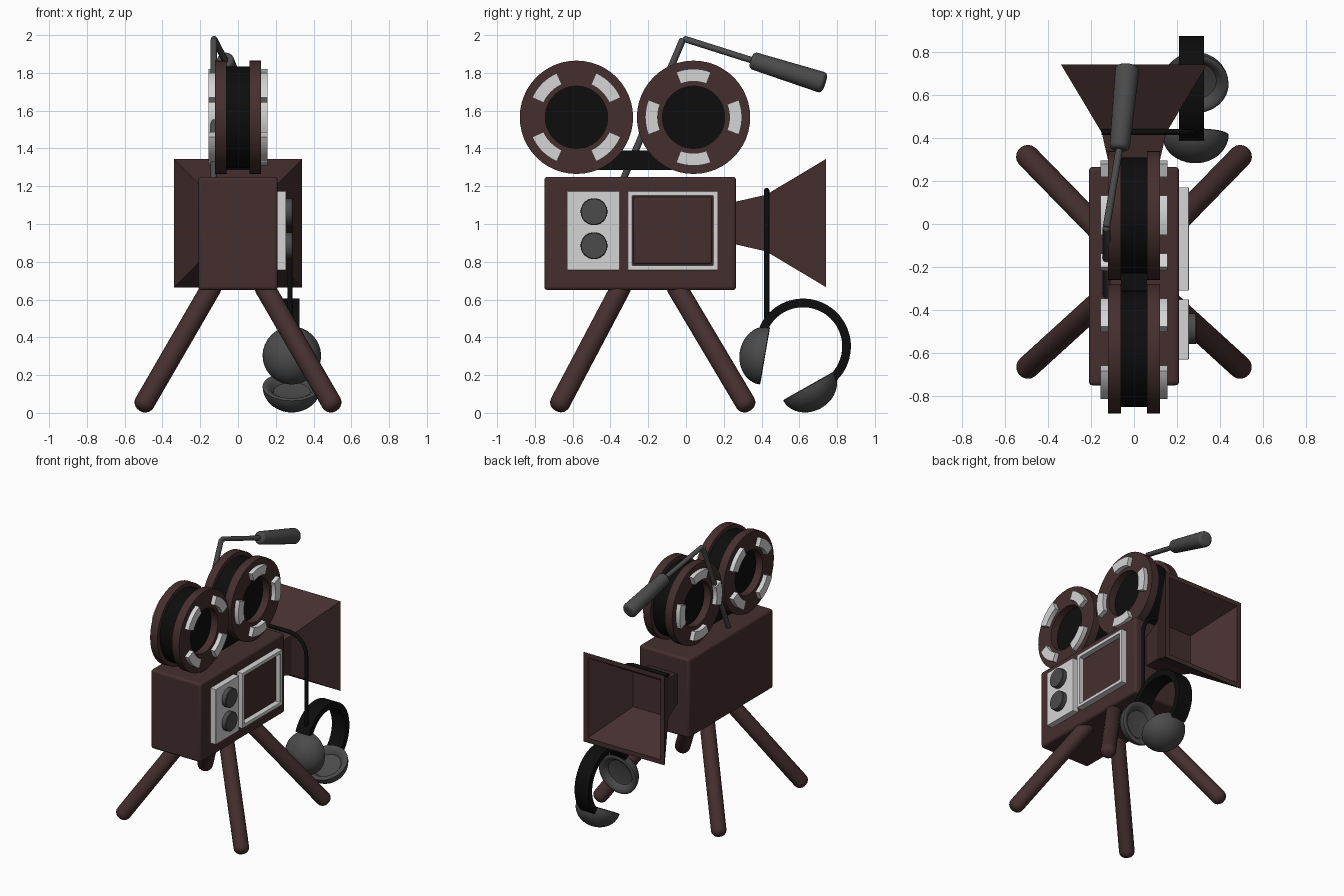
import bpy, bmesh, math
from mathutils import Vector

if "Cube" in bpy.data.objects:
    bpy.data.objects.remove(bpy.data.objects["Cube"])


def material(name, rgb):
    m = bpy.data.materials.new(name)
    m.diffuse_color = (*rgb, 1)
    m.use_nodes = True
    m.node_tree.nodes["Principled BSDF"].inputs["Base Color"].default_value = m.diffuse_color
    return m


BROWN = material("dark brown", (0.060, 0.028, 0.028))
BLACK = material("black", (0.004, 0.004, 0.004))
GREY = material("dark grey", (0.070, 0.070, 0.070))
LIGHT = material("light grey", (0.66, 0.66, 0.66))


def finish(bm, name, mat, bevel=0, smooth=True):
    bmesh.ops.recalc_face_normals(bm, faces=bm.faces)
    me = bpy.data.meshes.new(name)
    bm.to_mesh(me)
    bm.free()
    me.materials.append(mat)
    ob = bpy.data.objects.new(name, me)
    bpy.context.collection.objects.link(ob)
    bpy.ops.object.select_all(action='DESELECT')
    bpy.context.view_layer.objects.active = ob
    ob.select_set(True)
    if bevel:
        b = ob.modifiers.new("bevel", 'BEVEL')
        b.width, b.segments = bevel, 3
    if smooth:
        bpy.ops.object.shade_smooth_by_angle(angle=math.radians(35))
    return ob


def box(name, mat, lo, hi, bevel=0):
    bm = bmesh.new()
    bmesh.ops.create_cube(bm, size=1)
    for v in bm.verts:
        v.co = Vector([(l + h) / 2 + c * (h - l) for c, l, h in zip(v.co, lo, hi)])
    return finish(bm, name, mat, bevel)


def bridge(bm, rings, closed_ring=True):
    """Quads between successive vertex rings."""
    for a, b in zip(rings, rings[1:]):
        n = len(a)
        for i in range(n if closed_ring else n - 1):
            j = (i + 1) % n
            bm.faces.new((a[i], a[j], b[j], b[i]))


def lathe(name, mat, origin, axis, profile, n=32, loop=False):
    """Spin (radius, height) points around an axis through origin."""
    q = Vector(axis).to_track_quat('Z', 'Y')
    bm = bmesh.new()
    rings = []
    for r, h in profile:
        r = max(r, 0.0001)
        rings.append([bm.verts.new(Vector(origin) + q @ Vector(
            (r * math.cos(2 * math.pi * i / n), r * math.sin(2 * math.pi * i / n), h)))
            for i in range(n)])
    if loop:
        rings.append(rings[0])
    bridge(bm, rings)
    if not loop:
        bm.faces.new(rings[0])
        bm.faces.new(rings[-1])
    return finish(bm, name, mat)


def rod(name, mat, a, b, r0, r1, cap, n=20):
    """Tapered rod from a to b whose ends are rounded by the amount cap."""
    d = Vector(b) - Vector(a)
    arc = [math.pi / 2 * k / 5 for k in range(6)]
    prof = [(r0 - cap + cap * math.sin(t), cap - cap * math.cos(t)) for t in arc]
    prof += [(r1 - cap + cap * math.cos(t), d.length - cap + cap * math.sin(t)) for t in arc]
    return lathe(name, mat, a, d, prof, n)


def sector(name, mat, centre, r0, r1, x0, x1, a0, a1, steps):
    """Solid arc of rectangular section in the y-z plane."""
    bm = bmesh.new()
    rings = []
    for k in range(steps + 1):
        a = math.radians(a0 + (a1 - a0) * k / steps)
        rings.append([bm.verts.new((x, centre[0] + r * math.cos(a), centre[1] + r * math.sin(a)))
                      for r, x in ((r0, x0), (r1, x0), (r1, x1), (r0, x1))])
    bridge(bm, rings)
    bm.faces.new(rings[0])
    bm.faces.new(rings[-1])
    return finish(bm, name, mat)


# Camera body
box("camera_body", BROWN, (-0.21, -0.75, 0.65), (0.21, 0.265, 1.25), 0.018)

# Square lens neck and hollow flared hood
bm = bmesh.new()
rings = [[bm.verts.new((sx * h, y, 1.005 + sz * h)) for sx, sz in ((-1, -1), (1, -1), (1, 1), (-1, 1))]
         for y, h in ((0.25, 0.11), (0.425, 0.15), (0.742, 0.34), (0.742, 0.305), (0.45, 0.13))]
bridge(bm, rings)
bm.faces.new(rings[0])
bm.faces.new(rings[-1])
finish(bm, "lens_hood", BROWN, smooth=False)

# Control panel with two knobs
box("control_panel", LIGHT, (0.20, -0.63, 0.755), (0.255, -0.35, 1.175), 0.004)
for i, z in enumerate((0.885, 1.065)):
    lathe("knob_%d" % (i + 1), GREY, (0.25, -0.487, z), (1, 0, 0),
          [(0.071, 0), (0.071, 0.036), (0.067, 0.04)])

# Screen inside a light frame
bm = bmesh.new()
rings = [[bm.verts.new((x, -0.07 + sy * (0.24 - e), 0.965 + sz * (0.21 - e)))
          for sy, sz in ((-1, -1), (1, -1), (1, 1), (-1, 1))]
         for x, e in ((0.205, 0), (0.255, 0), (0.255, 0.026), (0.205, 0.026))]
bridge(bm, rings + [rings[0]])
finish(bm, "screen_frame", LIGHT, 0.004)
box("screen", BROWN, (0.20, -0.278, 0.787), (0.228, 0.138, 1.143), 0.012)

# Film reels: film core, two flanges with open hubs, four light plates per flange
for name, y, turn in (("front_reel", -0.58, 45), ("back_reel", 0.04, 0)):
    c = (y, 1.565)
    lathe(name + "_film", BLACK, (-0.065, *c), (1, 0, 0), [(0.27, 0), (0.27, 0.13)], 48)
    for s, side in ((-1, "left"), (1, "right")):
        lathe("%s_%s_flange" % (name, side), BROWN, (0, *c), (s, 0, 0),
              [(0.165, 0.06), (0.30, 0.06), (0.30, 0.122), (0.165, 0.122)], 48, True)
        for k in range(4):
            a = turn + 90 * k
            sector("%s_%s_plate_%d" % (name, side, k + 1), LIGHT, c, 0.19, 0.256,
                   *sorted((s * 0.115, s * 0.155)), a - 21, a + 21, 8)
box("film_strip", BLACK, (-0.06, -0.55, 1.285), (0.06, 0.02, 1.388))

# Four splayed legs
for sx, side in ((-1, "left"), (1, "right")):
    for end, top_y, foot_y in (("front", -0.325, -0.685), ("back", -0.07, 0.335)):
        rod("%s_%s_leg" % (end, side), BROWN, (sx * 0.515, foot_y, 0.018),
            (sx * 0.12, top_y, 0.70), 0.054, 0.054, 0.045)

# Microphone boom
elbow = (-0.128, -0.015, 1.982)
rod("boom_pole", GREY, (-0.128, -0.335, 1.23), elbow, 0.018, 0.018, 0.01, 12)
rod("boom_arm", GREY, elbow, (-0.065, 0.37, 1.86), 0.017, 0.017, 0.01, 12)
rod("microphone", GREY, (-0.068, 0.345, 1.868), (-0.03, 0.735, 1.745), 0.047, 0.056, 0.022, 24)

# Cable over the lens neck, dropping to the headphones
path = [(-0.15, 1.178), (0.13, 1.178)]
path += [(0.13 + 0.145 * math.sin(t), 1.033 + 0.145 * math.cos(t))
         for t in (math.pi / 2 * k / 8 for k in range(1, 9))]
path.append((0.275, 0.44))
cu = bpy.data.curves.new("cable", 'CURVE')
cu.dimensions = '3D'
cu.bevel_depth, cu.bevel_resolution, cu.use_fill_caps = 0.014, 3, True
sp = cu.splines.new('POLY')
sp.points.add(len(path) - 1)
for p, (x, z) in zip(sp.points, path):
    p.co = (x, 0.427, z, 1)
cu.materials.append(BLACK)
cable = bpy.data.objects.new("cable", cu)
bpy.context.collection.objects.link(cable)
bpy.ops.object.select_all(action='DESELECT')
bpy.context.view_layer.objects.active = cable
cable.select_set(True)
bpy.ops.object.convert(target='MESH')

# Headphones: band and two domed cups with dished pads
sector("headphone_band", BLACK, (0.62, 0.352), 0.207, 0.253, 0.21, 0.325, 156, -46, 40)
dome = [(0.155 * math.sin(t), -0.132 * math.cos(t)) for t in (math.pi / 2 * k / 10 for k in range(11))]
pad = [(0.148, 0.004), (0.135, 0.004), (0.115, -0.008), (0.098, -0.032), (0.09, -0.034), (0.0, -0.034)]
lathe("front_ear_cup", GREY, (0.285, 0.415, 0.303), (0, 0.985, -0.17), dome + pad)
lathe("back_ear_cup", GREY, (0.285, 0.65, 0.14), (0, -0.49, 0.87), dome + pad)
